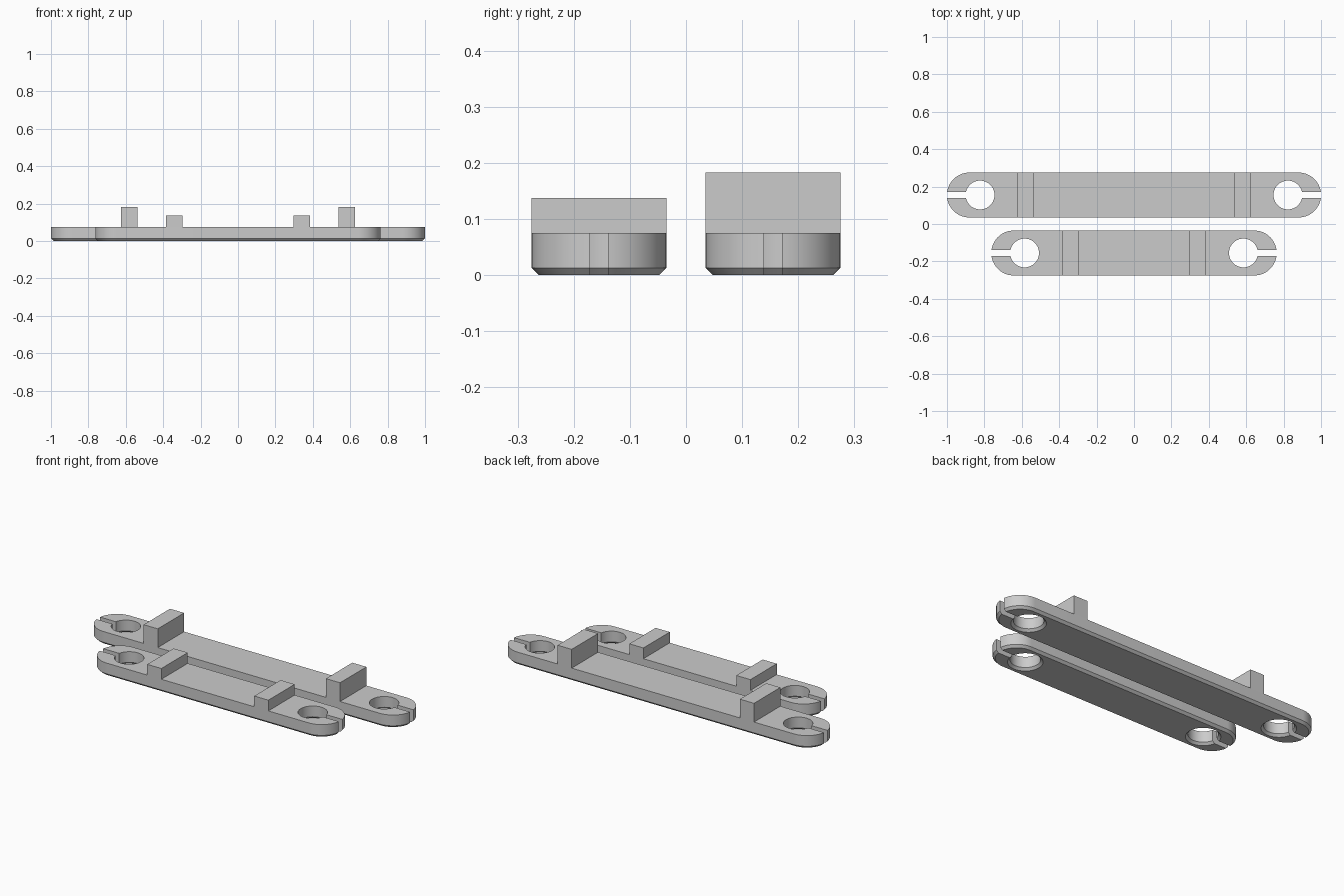
import bpy
import bmesh
from math import asin, cos, sin, pi, radians

if "Cube" in bpy.data.objects:
    bpy.data.objects.remove(bpy.data.objects["Cube"])

RADIUS = 0.12       # rounded end of each bar
HOLE = 0.077        # clip hole
SLOT = 0.016        # half the slot width
THICK = 0.075
CHAMFER = 0.013
STEPS = 24

grey = bpy.data.materials.new("light grey plastic")
grey.use_nodes = True
colour = (0.6, 0.6, 0.6, 1)
grey.diffuse_color = colour
grey.node_tree.nodes["Principled BSDF"].inputs["Base Color"].default_value = colour


def arc(cx, r, start, end):
    angles = [start + (end - start) * i / STEPS for i in range(STEPS + 1)]
    return [(cx + r * cos(a), r * sin(a)) for a in angles]


def outline(half_length, hole_x, inset):
    """Closed bar outline: rounded ends, each slotted through to its hole."""
    outer, inner = RADIUS - inset, HOLE + inset
    a, b = asin(SLOT / outer), asin(SLOT / inner)
    cx = half_length - RADIUS
    right = (arc(cx, outer, -pi / 2, -a)
             + arc(hole_x, inner, -b, -pi)
             + arc(hole_x, inner, pi, b)[1:]
             + arc(cx, outer, a, pi / 2))
    return right + [(-x, -y) for x, y in right]


def finish(bm, name):
    bmesh.ops.recalc_face_normals(bm, faces=bm.faces)
    mesh = bpy.data.meshes.new(name)
    bm.to_mesh(mesh)
    bm.free()
    mesh.materials.append(grey)
    obj = bpy.data.objects.new(name, mesh)
    bpy.context.collection.objects.link(obj)
    return obj


def make_bar(name, half_length, hole_x, y):
    bm = bmesh.new()
    rings = []
    for z, inset in ((0, CHAMFER), (CHAMFER, 0), (THICK, 0)):
        points = outline(half_length, hole_x, inset)
        rings.append([bm.verts.new((px, y + py, z)) for px, py in points])
    for low, high in zip(rings, rings[1:]):
        for i in range(len(low)):
            bm.faces.new((low[i - 1], low[i], high[i], high[i - 1]))
    bm.faces.new(rings[0][::-1])
    bm.faces.new(rings[-1])
    obj = finish(bm, name)
    bpy.ops.object.select_all(action="DESELECT")
    obj.select_set(True)
    bpy.context.view_layer.objects.active = obj
    bpy.ops.object.shade_smooth_by_angle(angle=radians(30))


def make_block(name, x, y, top):
    bm = bmesh.new()
    bmesh.ops.create_cube(bm, size=1)
    height = top - THICK
    bmesh.ops.scale(bm, vec=(0.09, 2 * RADIUS, height), verts=bm.verts)
    bmesh.ops.translate(bm, vec=(x, y, THICK + height / 2), verts=bm.verts)
    finish(bm, name)


# Long bar behind, short bar in front, each with a pair of upright blocks
for label, half_length, hole_x, y, block_x, top in (
        ("long", 1.0, 0.823, 0.155, 0.581, 0.183),
        ("short", 0.763, 0.585, -0.155, 0.341, 0.137)):
    make_bar(label + "_bar", half_length, hole_x, y)
    for side, sign in (("left", 1), ("right", -1)):
        make_block(f"{label}_block_{side}", sign * block_x, y, top)
